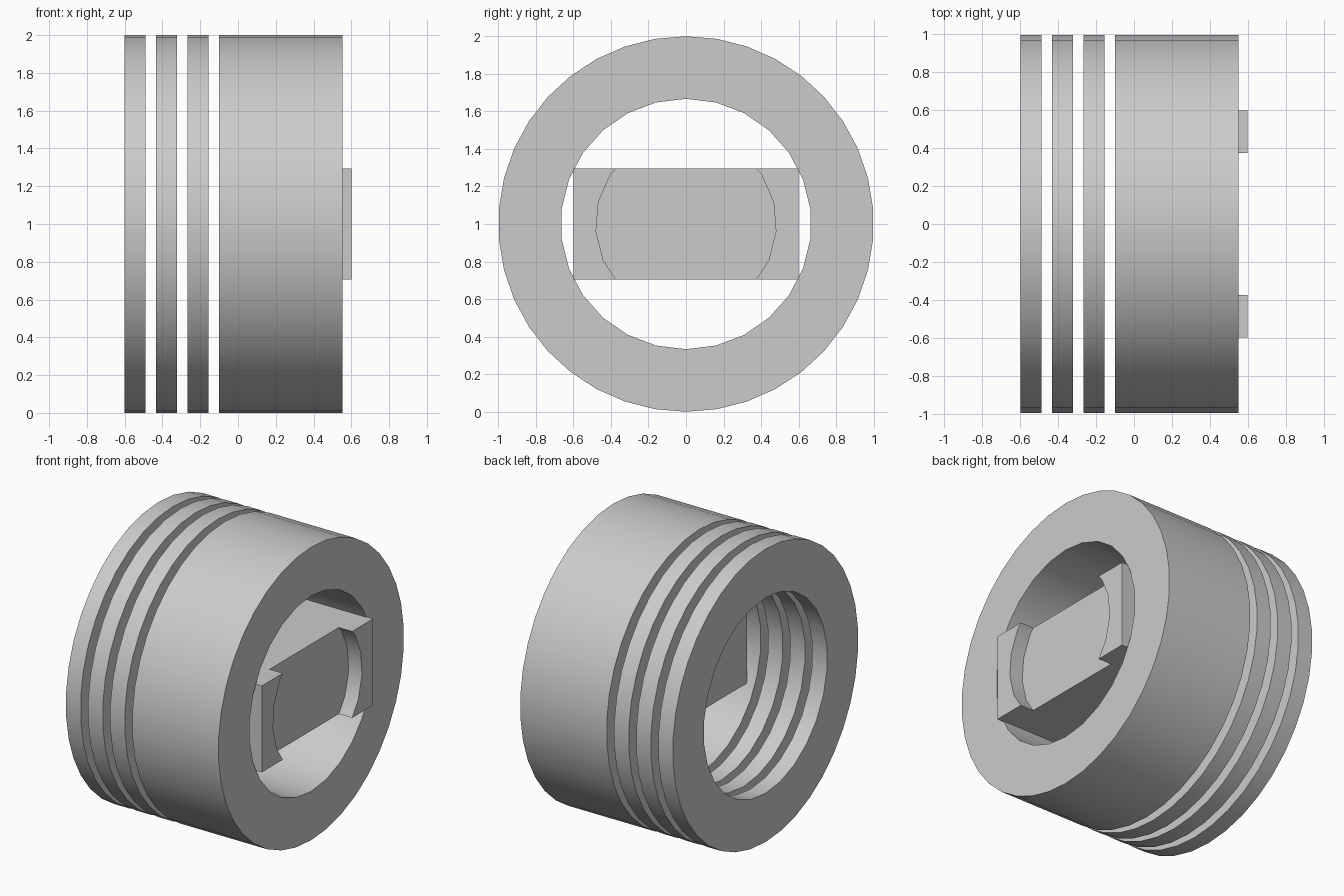
import bpy, bmesh, math

cube = bpy.data.objects.get("Cube")
if cube:
    bpy.data.objects.remove(cube, do_unlink=True)

grey = bpy.data.materials.new("plain_grey")
grey.use_nodes = True
color = (0.6, 0.6, 0.6, 1)
grey.diffuse_color = color
grey.node_tree.nodes["Principled BSDF"].inputs["Base Color"].default_value = color


def finish(name, bm):
    bmesh.ops.recalc_face_normals(bm, faces=bm.faces)
    mesh = bpy.data.meshes.new(name)
    bm.to_mesh(mesh)
    bm.free()
    mesh.materials.append(grey)
    ob = bpy.data.objects.new(name, mesh)
    bpy.context.collection.objects.link(ob)
    return ob


def smooth(ob):
    bpy.ops.object.select_all(action='DESELECT')
    ob.select_set(True)
    bpy.context.view_layer.objects.active = ob
    bpy.ops.object.shade_smooth_by_angle(angle=math.radians(30))


def circle(bm, x, r, n):
    """Ring of vertices about the x axis, first one at the top."""
    return [bm.verts.new((x, r * math.sin(math.tau * i / n),
                          1 + r * math.cos(math.tau * i / n))) for i in range(n)]


def disc(name, x0, x1, r, n):
    """Solid prism along x."""
    bm = bmesh.new()
    a, b = circle(bm, x0, r, n), circle(bm, x1, r, n)
    bm.faces.new(a)
    bm.faces.new(b)
    for i in range(n):
        j = (i + 1) % n
        bm.faces.new((a[i], a[j], b[j], b[i]))
    return finish(name, bm)


def subtract(ob, cutter):
    """Cut one solid from another and drop the cutter."""
    mod = ob.modifiers.new("cut", 'BOOLEAN')
    mod.operation, mod.object, mod.solver = 'DIFFERENCE', cutter, 'EXACT'
    cutter.hide_render = True
    bpy.context.view_layer.objects.active = ob
    bpy.ops.object.modifier_apply(modifier=mod.name)
    bpy.data.objects.remove(cutter, do_unlink=True)
    smooth(ob)


def ring(name, x0, x1):
    body = disc(name, x0, x1, 1, 38)
    subtract(body, disc("bore_cutter", x0 - 0.1, x1 + 0.1, 0.667, 26))


# Three thin separate rings and the wide sleeve
for i in range(3):
    x = -0.6 + i / 6
    ring("thin_ring_%d" % (i + 1), x, x + 0.111)
ring("wide_sleeve", -0.1, 0.552)

# Bar across the bore, with a shallow round recess leaving two end tabs
bm = bmesh.new()
bmesh.ops.create_cube(bm, size=1)
x0, x1 = -0.04, 0.6
for v in bm.verts:
    v.co = (x1 if v.co.x > 0 else x0, v.co.y * 1.2, 1 + v.co.z * 0.59)
bar = finish("cross_bar", bm)
subtract(bar, disc("recess_cutter", 0.5, 0.8, 0.481, 19))
